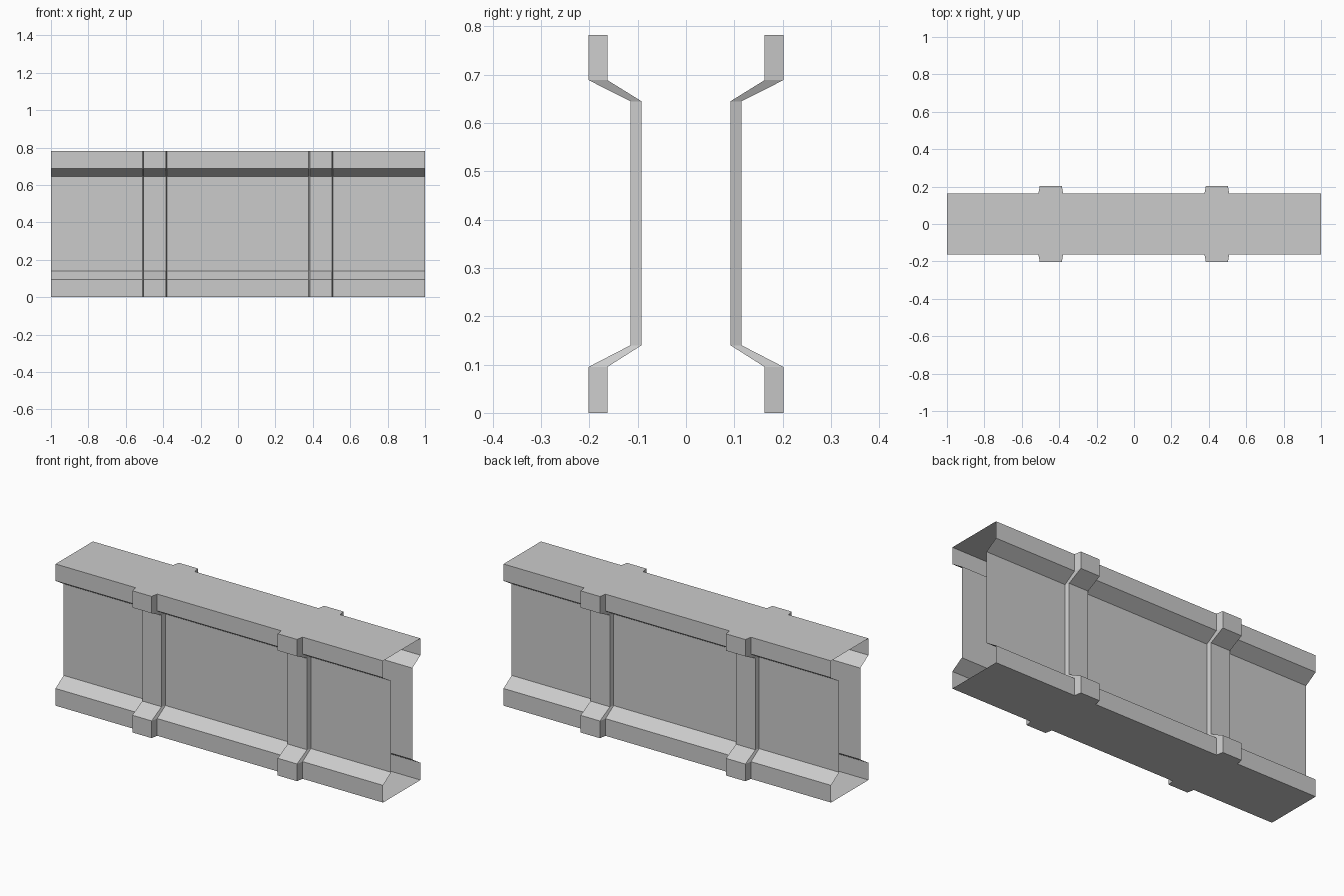
import bpy, bmesh

if "Cube" in bpy.data.objects:
    bpy.data.objects.remove(bpy.data.objects["Cube"])

# Half cross-sections (y, z), bottom to top: plain skin and raised rib
Z = [0.0, 0.095, 0.14, 0.645, 0.689, 0.782]
PLAIN = [0.163, 0.163, 0.092, 0.092, 0.163, 0.163]
RIB = [0.202, 0.202, 0.115, 0.115, 0.202, 0.202]

# Stations along the length: ribs have slightly tapered flanks
stations = [(-1.0, PLAIN)]
for centre in (-0.445, 0.443):
    stations += [(centre - 0.066, PLAIN), (centre - 0.059, RIB),
                 (centre + 0.059, RIB), (centre + 0.066, PLAIN)]
stations.append((1.0, PLAIN))


def section(bm, x, half):
    right = [bm.verts.new((x, y, z)) for y, z in zip(half, Z)]
    left = [bm.verts.new((x, -y, z)) for y, z in zip(half, Z)]
    return right + left[::-1]


# Open-ended beam shell lofted through the stations
bm = bmesh.new()
rings = [section(bm, x, half) for x, half in stations]
for a, b in zip(rings, rings[1:]):
    n = len(a)
    for i in range(n):
        j = (i + 1) % n
        bm.faces.new((a[i], a[j], b[j], b[i]))
bm.normal_update()

# Make sure the whole shell faces outwards
top = max(bm.faces, key=lambda f: f.calc_center_median().z)
if top.normal.z < 0:
    bmesh.ops.reverse_faces(bm, faces=bm.faces[:])

mesh = bpy.data.meshes.new("ribbed_beam")
bm.to_mesh(mesh)
bm.free()
beam = bpy.data.objects.new("ribbed_beam", mesh)
bpy.context.collection.objects.link(beam)
